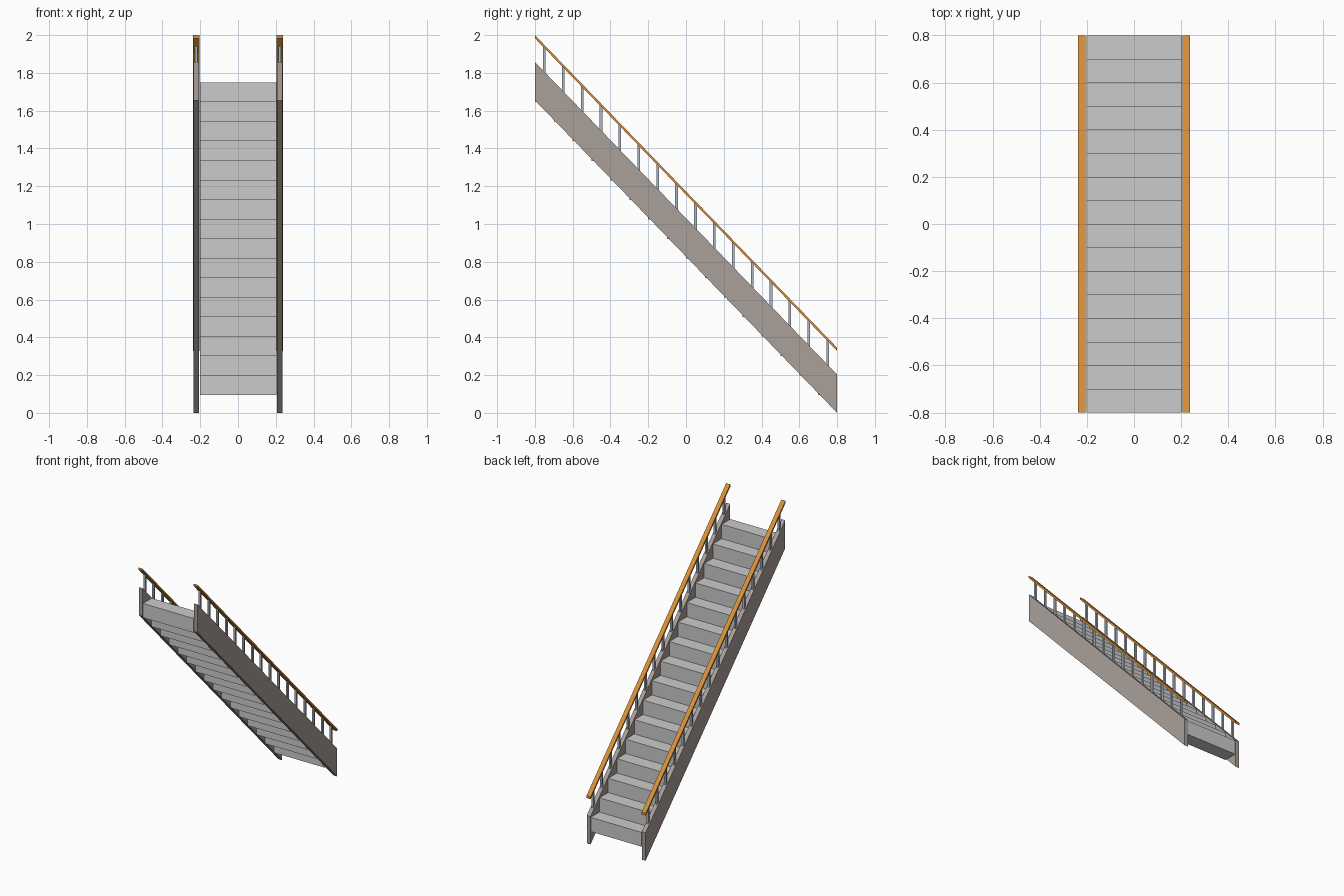
import bpy

if "Cube" in bpy.data.objects:
    bpy.data.objects.remove(bpy.data.objects["Cube"])

STEPS = 16
RUN = 0.1
RISE = 1.655 / STEPS
SLOPE = RISE / RUN


def material(name, color):
    m = bpy.data.materials.new(name)
    m.diffuse_color = (*color, 1)
    m.use_nodes = True
    m.node_tree.nodes["Principled BSDF"].inputs["Base Color"].default_value = m.diffuse_color
    return m


brown = material("stringer_brown", (0.40, 0.35, 0.32))
wood = material("rail_wood", (0.68, 0.28, 0.04))
steel = material("baluster_steel", (0.42, 0.48, 0.56))


def prism(name, profile, x0, x1, mat=None):
    """Extrude a four-point (y, z) profile from x0 to x1."""
    verts = [(x, y, z) for x in (x0, x1) for y, z in profile]
    faces = [(3, 2, 1, 0), (4, 5, 6, 7)]
    faces += [(i, (i + 1) % 4, (i + 1) % 4 + 4, i + 4) for i in range(4)]
    mesh = bpy.data.meshes.new(name)
    mesh.from_pydata(verts, [], faces)
    if mat:
        mesh.materials.append(mat)
    obj = bpy.data.objects.new(name, mesh)
    bpy.context.collection.objects.link(obj)
    return obj


def sloped(low, high, y0=-0.8, y1=0.8):
    """Band parallel to the flight; low and high are heights at y = 0.8."""
    def z(y, h):
        return h + (0.8 - y) * SLOPE
    return [(y0, z(y0, low)), (y1, z(y1, low)), (y1, z(y1, high)), (y0, z(y0, high))]


# Solid block steps climbing toward the front
for i in range(STEPS):
    y, top = 0.8 - i * RUN, 0.197 + i * RISE
    prism(f"step_{i + 1}", [(y - RUN, top - RISE), (y, top - RISE), (y, top), (y - RUN, top)],
          -0.202, 0.204)

for side, s in (("left", -1), ("right", 1)):
    # Side stringer and handrail
    xs = sorted((s * 0.206, s * 0.236))
    prism(f"{side}_stringer", sloped(0, 0.203), *xs, brown)
    xs = sorted((s * 0.205, s * 0.238))
    prism(f"{side}_handrail", sloped(0.328, 0.345), *xs, wood)
    # Balusters, one per step, cut to the slope at both ends
    for i in range(STEPS):
        y = 0.75 - i * RUN
        prism(f"{side}_baluster_{i + 1}", sloped(0.195, 0.332, y - 0.007, y + 0.007),
              s * 0.221 - 0.007, s * 0.221 + 0.007, steel)
